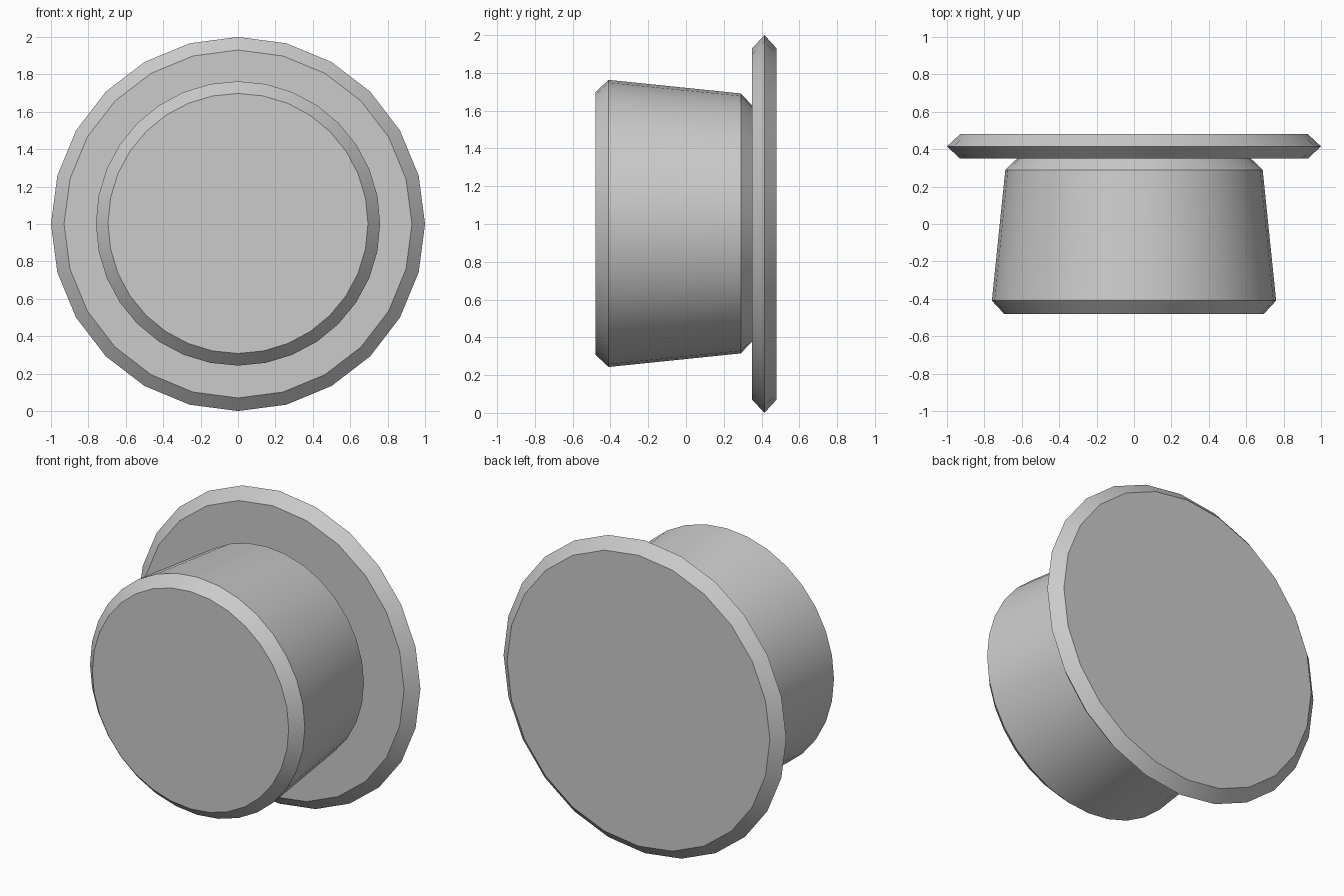
import bpy, bmesh, math

if "Cube" in bpy.data.objects:
    bpy.data.objects.remove(bpy.data.objects["Cube"])


def turned_part(name, profile, sides, centre_z):
    """Closed solid of revolution about the y axis from (y, radius) points."""
    bm = bmesh.new()
    rings = []
    for y, r in profile:
        rings.append([bm.verts.new((r * math.cos(2 * math.pi * i / sides), y,
                                    r * math.sin(2 * math.pi * i / sides)))
                      for i in range(sides)])
    for a, b in zip(rings, rings[1:]):
        for i in range(sides):
            j = (i + 1) % sides
            bm.faces.new((a[i], a[j], b[j], b[i]))
    bm.faces.new(rings[0])
    bm.faces.new(rings[-1])
    bmesh.ops.recalc_face_normals(bm, faces=bm.faces)
    mesh = bpy.data.meshes.new(name)
    bm.to_mesh(mesh)
    bm.free()
    obj = bpy.data.objects.new(name, mesh)
    obj.location.z = centre_z
    bpy.context.collection.objects.link(obj)
    bpy.ops.object.select_all(action='DESELECT')
    obj.select_set(True)
    bpy.context.view_layer.objects.active = obj
    bpy.ops.object.shade_smooth_by_angle(angle=math.radians(30))
    return obj


# Wide back flange with a pointed rim
turned_part("flange", [(0.35, 0.93), (0.415, 1.0), (0.48, 0.93)], 24, 1.0)

# Tapered plug, chamfered at both ends
turned_part("plug", [(-0.48, 0.695), (-0.41, 0.76), (0.29, 0.688), (0.355, 0.62)],
            32, 1.003)
